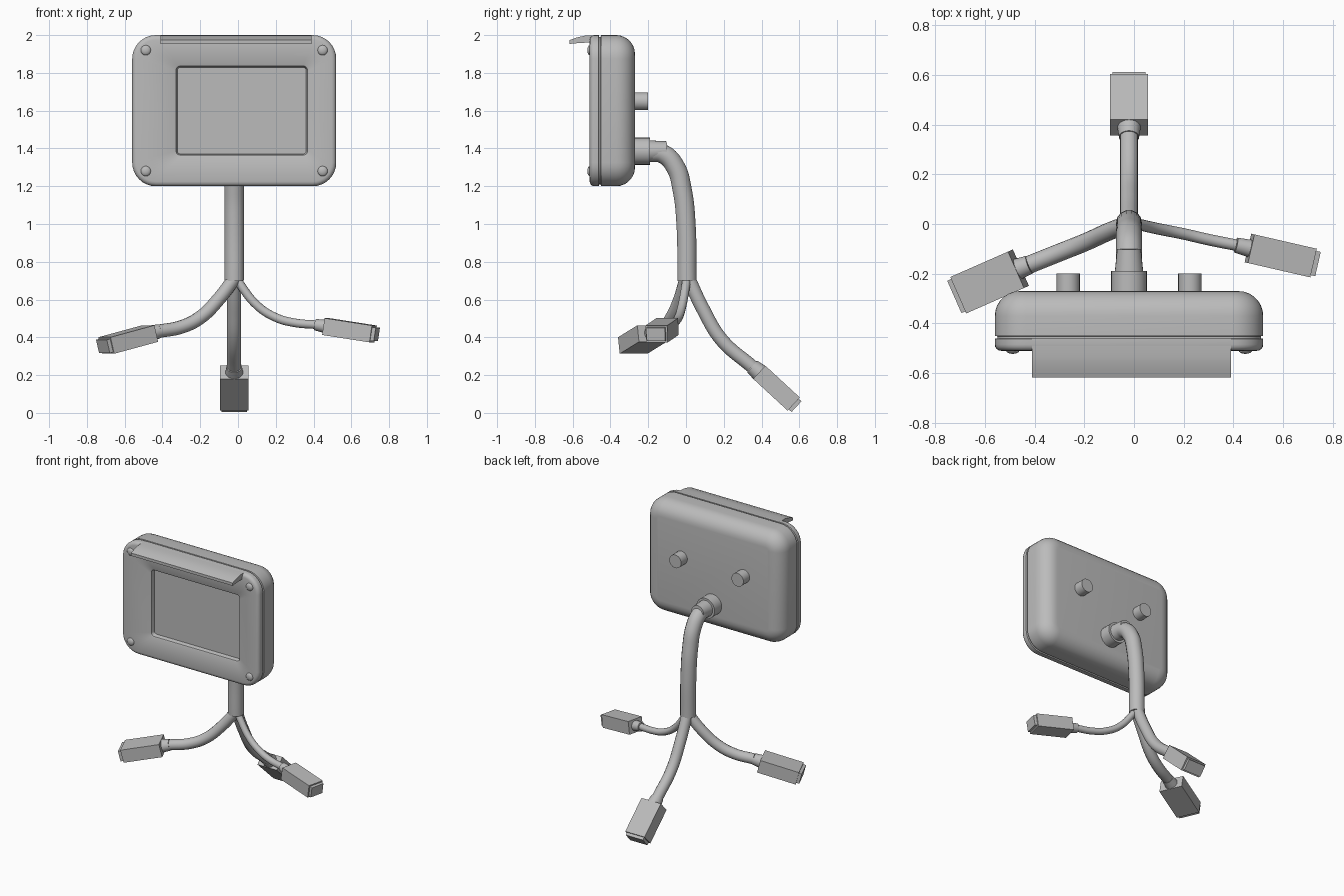
import bpy, bmesh, math
from mathutils import Vector, Matrix

cube = bpy.data.objects.get("Cube")
if cube:
    bpy.data.objects.remove(cube, do_unlink=True)

grey = bpy.data.materials.new("plain_grey")
grey.use_nodes = True
colour = (0.5, 0.5, 0.5, 1)
grey.diffuse_color = colour
grey.node_tree.nodes["Principled BSDF"].inputs["Base Color"].default_value = colour

MID = -0.02  # x of the housing and main cable


def finish(obj, smooth=True):
    obj.data.materials.append(grey)
    bpy.ops.object.select_all(action='DESELECT')
    obj.select_set(True)
    bpy.context.view_layer.objects.active = obj
    if obj.type == 'CURVE':
        bpy.ops.object.convert(target='MESH')
    if smooth:
        bpy.ops.object.shade_smooth_by_angle(angle=math.radians(35))
    return obj


def from_bmesh(name, bm, smooth=True):
    bmesh.ops.recalc_face_normals(bm, faces=bm.faces)
    mesh = bpy.data.meshes.new(name)
    bm.to_mesh(mesh)
    bm.free()
    obj = bpy.data.objects.new(name, mesh)
    bpy.context.collection.objects.link(obj)
    return finish(obj, smooth)


def rod(name, start, end, r1, r2=None, sides=24):
    """Cylinder or cone between two points."""
    a, b = Vector(start), Vector(end)
    turn = (b - a).to_track_quat('Z', 'Y').to_matrix().to_4x4()
    bm = bmesh.new()
    bmesh.ops.create_cone(bm, cap_ends=True, segments=sides, radius1=r1,
                          radius2=r1 if r2 is None else r2, depth=(b - a).length,
                          matrix=Matrix.Translation((a + b) / 2) @ turn)
    return from_bmesh(name, bm)


def cable(name, points, radius):
    curve = bpy.data.curves.new(name, 'CURVE')
    curve.dimensions = '3D'
    curve.bevel_depth = radius
    curve.bevel_resolution = 5
    curve.use_fill_caps = True
    spline = curve.splines.new('BEZIER')
    spline.resolution_u = 8
    spline.bezier_points.add(len(points) - 1)
    for bp, co in zip(spline.bezier_points, points):
        bp.co = co
        bp.handle_left_type = bp.handle_right_type = 'AUTO'
    obj = bpy.data.objects.new(name, curve)
    bpy.context.collection.objects.link(obj)
    return finish(obj)


def rounded_ring(bm, y, cx, cz, hx, hz, r, steps=8):
    ring = []
    for q, (sx, sz) in enumerate(((1, 1), (-1, 1), (-1, -1), (1, -1))):
        for i in range(steps + 1):
            a = math.pi / 2 * (q + i / steps)
            ring.append(bm.verts.new((cx + sx * (hx - r) + r * math.cos(a), y,
                                      cz + sz * (hz - r) + r * math.sin(a))))
    return ring


# Housing: rounded back, seam, bezel and sunken screen in one loft
bm = bmesh.new()
stations = []
for i in range(8):
    a = math.pi / 2 * i / 7
    stations.append((-0.37 + 0.1 * math.cos(a), 0.1 * (1 - math.sin(a))))
stations += [(-0.45, 0), (-0.452, 0.01), (-0.46, 0.01), (-0.462, 0)]
for i in range(5):
    a = math.pi / 2 * i / 4
    stations.append((-0.485 - 0.025 * math.sin(a), 0.025 * (1 - math.cos(a))))
rings = [rounded_ring(bm, y, MID, 1.6, 0.54 - d, 0.4 - d, 0.125 - d) for y, d in stations]
for y, d in ((-0.51, 0), (-0.506, 0.007), (-0.48, 0.014)):
    rings.append(rounded_ring(bm, y, 0.02, 1.6, 0.355 - d, 0.243 - d, 0.03 - d))
for a, b in zip(rings, rings[1:]):
    for i in range(len(a)):
        j = (i + 1) % len(a)
        bm.faces.new((a[i], a[j], b[j], b[i]))
bm.faces.new(rings[0])
bm.faces.new(rings[-1])
from_bmesh("housing", bm)

# Visor over the screen
profile = [(-0.46, 2.0), (-0.53, 1.998), (-0.58, 1.987), (-0.617, 1.973),
           (-0.617, 1.953), (-0.58, 1.957), (-0.53, 1.96), (-0.46, 1.96)]
bm = bmesh.new()
ends = [[bm.verts.new((MID + 0.01 + s * 0.4, y, z)) for y, z in profile] for s in (-1, 1)]
for i in range(len(profile)):
    j = (i + 1) % len(profile)
    bm.faces.new((ends[0][i], ends[0][j], ends[1][j], ends[1][i]))
for end in ends:
    bm.faces.new(end)
from_bmesh("visor", bm)

# Domed bezel screws
for sx in (-1, 1):
    for sz in (-1, 1):
        bm = bmesh.new()
        bmesh.ops.create_uvsphere(bm, u_segments=16, v_segments=8, radius=0.027)
        bmesh.ops.scale(bm, vec=(1, 0.5, 1), verts=bm.verts)
        bmesh.ops.translate(bm, vec=(MID + sx * 0.468, -0.509, 1.6 + sz * 0.32), verts=bm.verts)
        from_bmesh("bezel_screw", bm)

# Back knobs, cable gland and sleeve
for s in (-1, 1):
    rod("back_knob", (MID + s * 0.245, -0.28, 1.65), (MID + s * 0.245, -0.2, 1.65), 0.047)
rod("cable_gland", (MID, -0.28, 1.385), (MID, -0.19, 1.385), 0.072)
rod("cable_sleeve", (MID, -0.2, 1.385), (MID, -0.1, 1.39), 0.058, 0.048)

# Main cable
cable("main_cable", [(MID, -0.2, 1.38), (MID, -0.12, 1.37), (MID, -0.055, 1.3),
                     (MID, -0.02, 1.18), (MID, 0, 1.0), (MID, 0.005, 0.7)], 0.052)


def connector(side, start, end, width, thick, boot_from, boot_r):
    """Boxy plug with a stepped tip and a flared boot."""
    a, b = Vector(start), Vector(end)
    x = (b - a).normalized()
    y = Vector((0, 0, 1)).cross(x).normalized()
    turn = Matrix((x, y, x.cross(y))).transposed().to_4x4()
    length = (b - a).length
    for name, lo, hi, trim in (("plug", 0, length - 0.02, 0),
                               ("plug_tip", length - 0.03, length, 0.018)):
        bm = bmesh.new()
        bmesh.ops.create_cube(bm, size=1)
        bmesh.ops.scale(bm, vec=(hi - lo, width - trim, thick - trim), verts=bm.verts)
        bmesh.ops.transform(bm, verts=bm.verts,
                            matrix=Matrix.Translation(a + x * (lo + hi) / 2) @ turn)
        from_bmesh(side + "_" + name, bm, False)
    rod(side + "_boot", boot_from, a + x * 0.01, boot_r * 0.85, boot_r)


# Three branch cables with their plugs
branches = {
    "back": ([(MID, 0.01, 0.72), (MID, 0.09, 0.55), (MID, 0.19, 0.385), (MID, 0.35, 0.245)],
             0.037, (MID, 0.388, 0.215), (MID, 0.585, 0.033), 0.152, 0.095, 0.048),
    "right": ([(-0.02, 0, 0.71), (-0.1, -0.03, 0.605), (-0.2, -0.075, 0.505),
               (-0.3, -0.115, 0.455), (-0.42, -0.163, 0.432)],
              0.036, (-0.465, -0.18, 0.42), (-0.715, -0.29, 0.352), 0.16, 0.09, 0.044),
    "left": ([(-0.01, 0.005, 0.71), (0.1, -0.02, 0.57), (0.2, -0.04, 0.505),
              (0.3, -0.063, 0.477), (0.41, -0.085, 0.467)],
             0.023, (0.465, -0.098, 0.457), (0.735, -0.16, 0.415), 0.118, 0.09, 0.036),
}
for side, (path, radius, start, end, width, thick, boot_r) in branches.items():
    cable(side + "_cable", path, radius)
    connector(side, start, end, width, thick, path[-1], boot_r)
